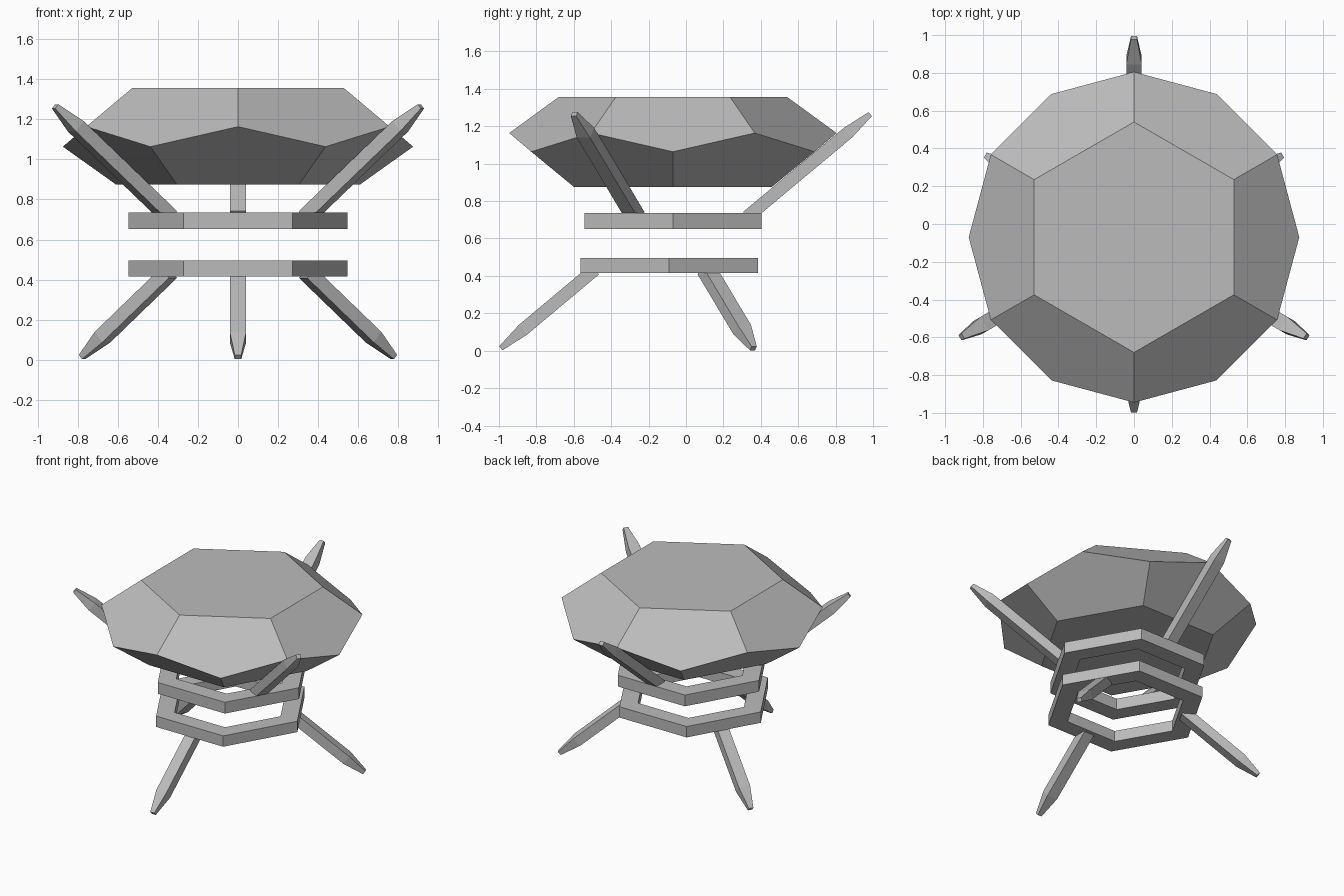
import bpy, bmesh
from math import radians, cos, sin
from mathutils import Vector

cube = bpy.data.objects.get("Cube")
if cube:
    bpy.data.objects.remove(cube, do_unlink=True)

grey = bpy.data.materials.new("plain_grey")
grey.use_nodes = True
GREY = (0.5, 0.5, 0.5, 1)
grey.diffuse_color = GREY
grey.node_tree.nodes["Principled BSDF"].inputs["Base Color"].default_value = GREY

UPPER_Y, LOWER_Y = -0.07, -0.09


def add_object(name, bm, y):
    bmesh.ops.recalc_face_normals(bm, faces=bm.faces)
    mesh = bpy.data.meshes.new(name)
    bm.to_mesh(mesh)
    bm.free()
    mesh.materials.append(grey)
    obj = bpy.data.objects.new(name, mesh)
    obj.location.y = y
    bpy.context.collection.objects.link(obj)


def polar(radius, angle, z):
    a = radians(angle)
    return Vector((radius * cos(a), radius * sin(a), z))


def loop(bm, radius, z, start=0):
    return [bm.verts.new(polar(radius, start + 60 * i, z)) for i in range(6)]


# Faceted gem: two hexagons joined by twelve pentagons along a zigzag girdle
def gem():
    bm = bmesh.new()
    top = loop(bm, 0.61, 1.357, 30)
    high = loop(bm, 0.875, 1.164, 30)
    low = loop(bm, 0.875, 1.064, 0)
    bottom = loop(bm, 0.61, 0.875, 0)
    bm.faces.new(top)
    bm.faces.new(bottom)
    for i in range(6):
        j = (i + 1) % 6
        bm.faces.new((top[i], top[j], high[j], low[j], high[i]))
        bm.faces.new((bottom[i], bottom[j], low[j], high[i], low[i]))
    add_object("gem", bm, UPPER_Y)


# Flat hexagonal band
def ring(name, z0, z1, y):
    bm = bmesh.new()
    loops = [loop(bm, r, z) for r, z in
             ((0.547, z0), (0.547, z1), (0.41, z1), (0.41, z0))]
    for k in range(4):
        a, b = loops[k], loops[(k + 1) % 4]
        for i in range(6):
            j = (i + 1) % 6
            bm.faces.new((a[i], a[j], b[j], b[i]))
    add_object(name, bm, y)


# Square bar running outward from a ring, with a tapered tip
def bar(name, angle, base, tip, y):
    start, end = polar(base[0], angle, base[1]), polar(tip[0], angle, tip[1])
    axis = (end - start).normalized()
    side = polar(1, angle + 90, 0)
    up = axis.cross(side)
    bm = bmesh.new()
    sections = ((start - axis * 0.03, 0.041, 0.034),
                (end - axis * 0.155, 0.041, 0.034),
                (end, 0.016, 0.014))
    rows = [[bm.verts.new(c + side * w * s + up * t * u)
             for s, u in ((-1, -1), (1, -1), (1, 1), (-1, 1))]
            for c, w, t in sections]
    for a, b in zip(rows, rows[1:]):
        for i in range(4):
            j = (i + 1) % 4
            bm.faces.new((a[i], a[j], b[j], b[i]))
    bm.faces.new(rows[0])
    bm.faces.new(rows[-1])
    add_object(name, bm, y)


gem()
ring("upper_ring", 0.652, 0.735, UPPER_Y)
ring("lower_ring", 0.415, 0.495, LOWER_Y)

for label, angle in (("back", 90), ("front_right", 210), ("front_left", 330)):
    bar("prong_" + label, angle, (0.42, 0.735), (1.055, 1.265), UPPER_Y)
for label, angle in (("front", 270), ("back_left", 30), ("back_right", 150)):
    bar("leg_" + label, angle, (0.42, 0.415), (0.90, 0.013), LOWER_Y)
